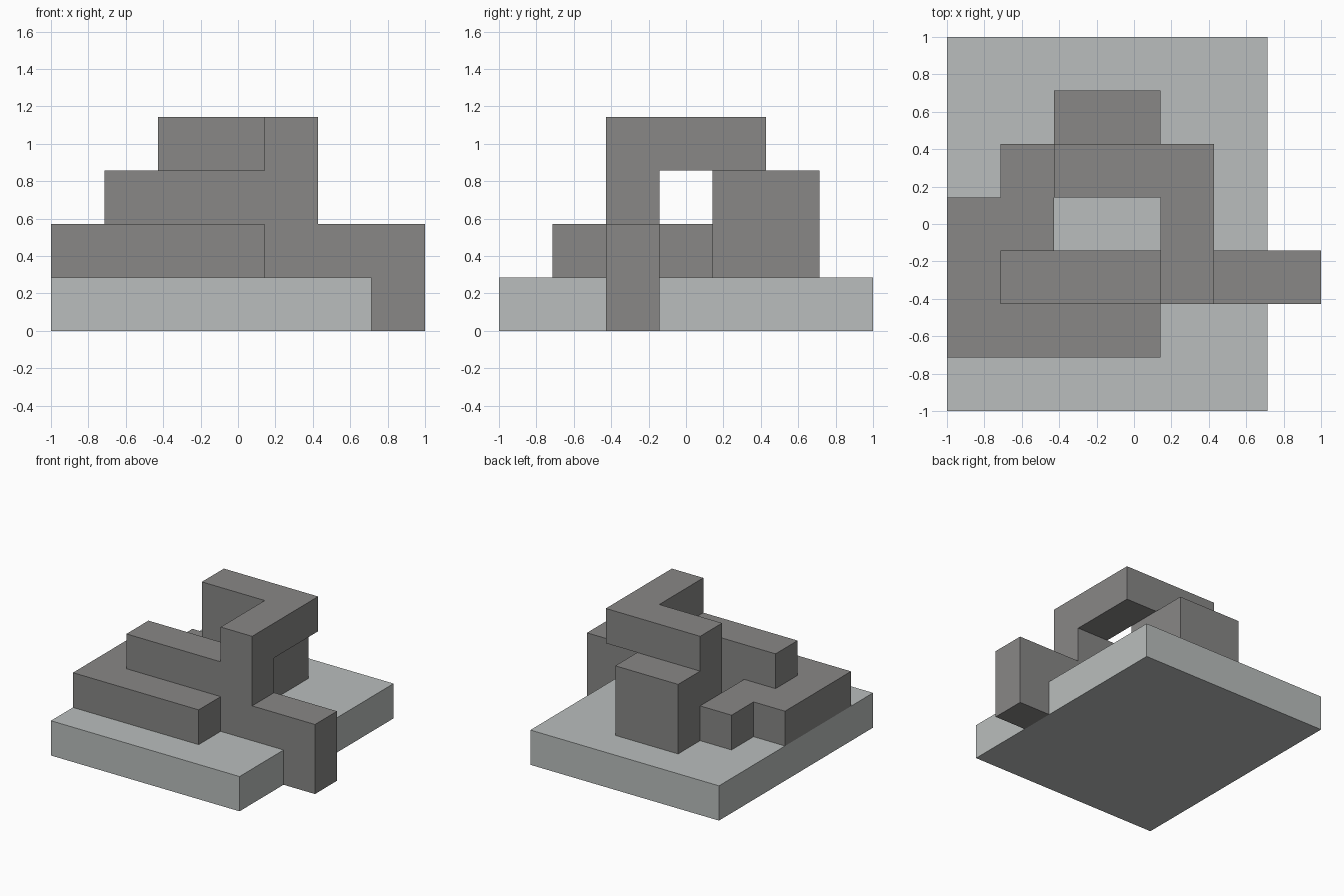
import bpy, bmesh
from mathutils import Vector

cube = bpy.data.objects.get("Cube")
if cube:
    bpy.data.objects.remove(cube, do_unlink=True)

U = 2 / 7  # one block


def material(name, rgb):
    m = bpy.data.materials.new(name)
    m.use_nodes = True
    m.diffuse_color = (*rgb, 1)
    m.node_tree.nodes["Principled BSDF"].inputs["Base Color"].default_value = (*rgb, 1)
    return m


def blocks(bars):
    """Set of unit cells covered by bars given as (x range, y range, z range)."""
    return {Vector((x, y, z)).freeze()
            for xs, ys, zs in bars
            for x in range(*xs) for y in range(*ys) for z in range(*zs)}


def solid(name, bars, mat):
    """One seamless block shape: outer skin of the cells, flat areas merged."""
    cells = blocks(bars)
    bm = bmesh.new()
    for cell in cells:
        for axis in range(3):
            for sign in (-1, 1):
                n, a, b = Vector(), Vector(), Vector()
                n[axis], a[(axis + 1) % 3], b[(axis + 2) % 3] = sign, 1, sign
                if (cell + n).freeze() in cells:
                    continue
                mid = cell + Vector((.5, .5, .5)) + n / 2
                corners = [mid + (a * i + b * j) / 2
                           for i, j in ((-1, -1), (1, -1), (1, 1), (-1, 1))]
                bm.faces.new([bm.verts.new(c) for c in corners])
    bmesh.ops.remove_doubles(bm, verts=bm.verts, dist=0.01)
    bmesh.ops.dissolve_limit(bm, angle_limit=0.01, verts=bm.verts, edges=bm.edges)
    for v in bm.verts:
        v.co = v.co * U - Vector((1, 1, 0))
    bmesh.ops.recalc_face_normals(bm, faces=bm.faces)
    mesh = bpy.data.meshes.new(name)
    bm.to_mesh(mesh)
    bm.free()
    mesh.materials.append(mat)
    ob = bpy.data.objects.new(name, mesh)
    bpy.context.collection.objects.link(ob)


light = material("light grey", (0.49, 0.515, 0.508))
dark = material("dark grey", (0.246, 0.242, 0.238))

solid("base_plate", [((0, 6), (0, 7), (0, 1))], light)

solid("stepped_structure", [
    ((0, 4), (1, 3), (1, 2)),   # front terrace
    ((0, 2), (3, 4), (1, 2)),   # side terrace
    ((1, 2), (4, 5), (1, 2)),   # side step
    ((1, 4), (2, 3), (2, 3)),   # upper front bar
    ((4, 5), (2, 3), (1, 4)),   # corner tower
    ((5, 7), (2, 3), (1, 2)),   # overhanging arm
    ((6, 7), (2, 3), (0, 1)),   # leg beside the plate
    ((2, 4), (4, 6), (1, 3)),   # rear block
    ((4, 5), (3, 5), (3, 4)),   # bridge
    ((2, 4), (4, 5), (3, 4)),   # top bar
], dark)
